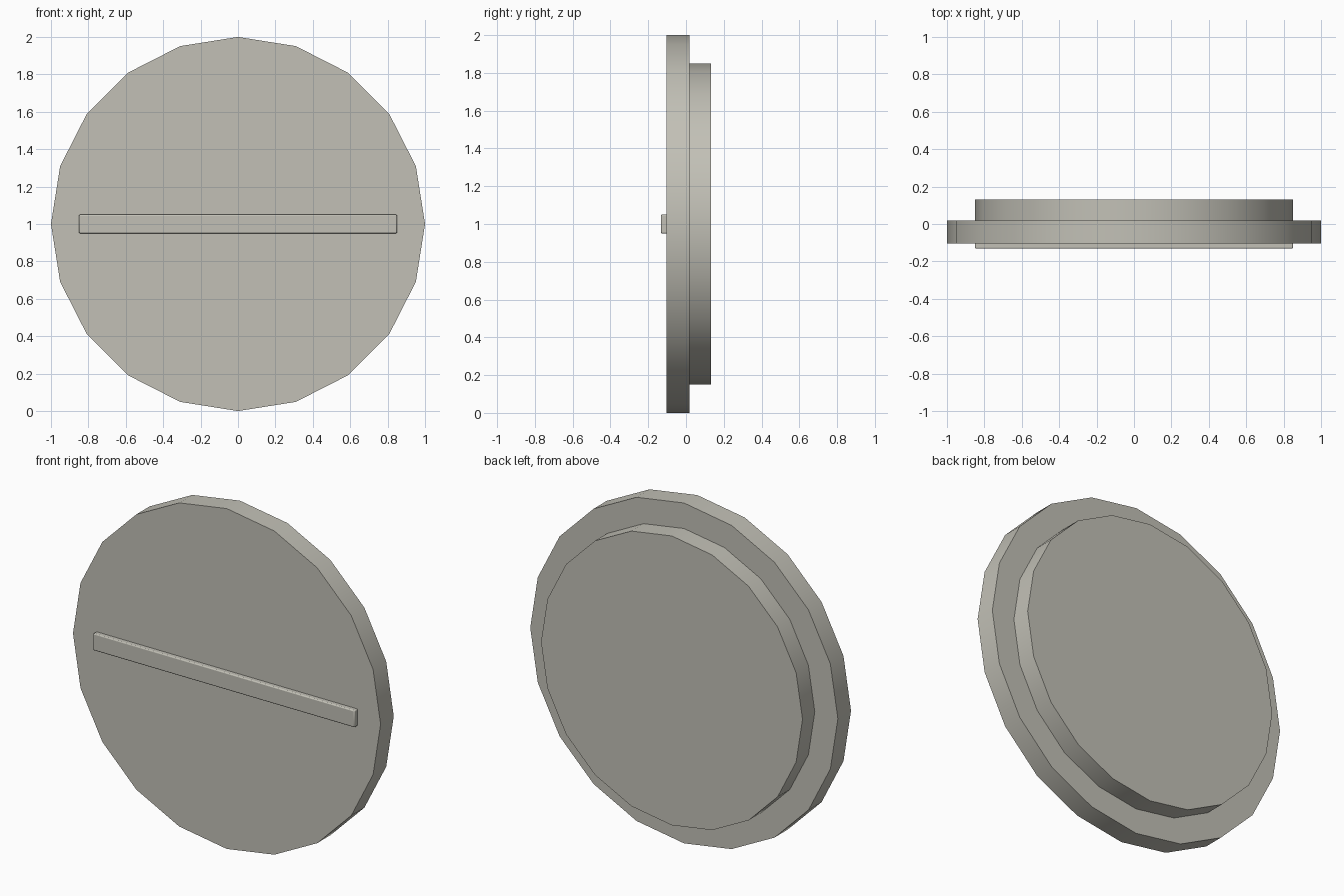
import bpy
import math

cube = bpy.data.objects.get("Cube")
if cube:
    bpy.data.objects.remove(cube, do_unlink=True)

# Single warm grey finish
grey = bpy.data.materials.new("warm_grey")
grey.use_nodes = True
colour = (0.54, 0.53, 0.47, 1.0)
grey.diffuse_color = colour
grey.node_tree.nodes["Principled BSDF"].inputs["Base Color"].default_value = colour


def finish(name):
    obj = bpy.context.object
    obj.name = name
    obj.data.materials.append(grey)
    bpy.ops.object.transform_apply(location=False, rotation=True, scale=True)
    bpy.ops.object.shade_smooth_by_angle(angle=math.radians(30))
    return obj


def disc(name, radius, y0, y1):
    """Twenty-sided disc standing upright, from y0 to y1."""
    bpy.ops.mesh.primitive_cylinder_add(
        vertices=20, radius=radius, depth=y1 - y0,
        location=(0, (y0 + y1) / 2, 1), rotation=(math.pi / 2, 0, 0))
    return finish(name)


# Wide front plate and narrower plug behind it
disc("front_plate", 1.0, -0.104, 0.018)
disc("rear_plug", 0.85, 0.018, 0.132)

# Raised bar across the front, with softened edges, sunk slightly into the plate
bpy.ops.mesh.primitive_cube_add(size=1, location=(0, -0.111, 1))
bpy.context.object.scale = (1.70, 0.042, 0.10)
bar = finish("front_bar")
bevel = bar.modifiers.new("soft_edges", 'BEVEL')
bevel.width = 0.006
bevel.segments = 2
